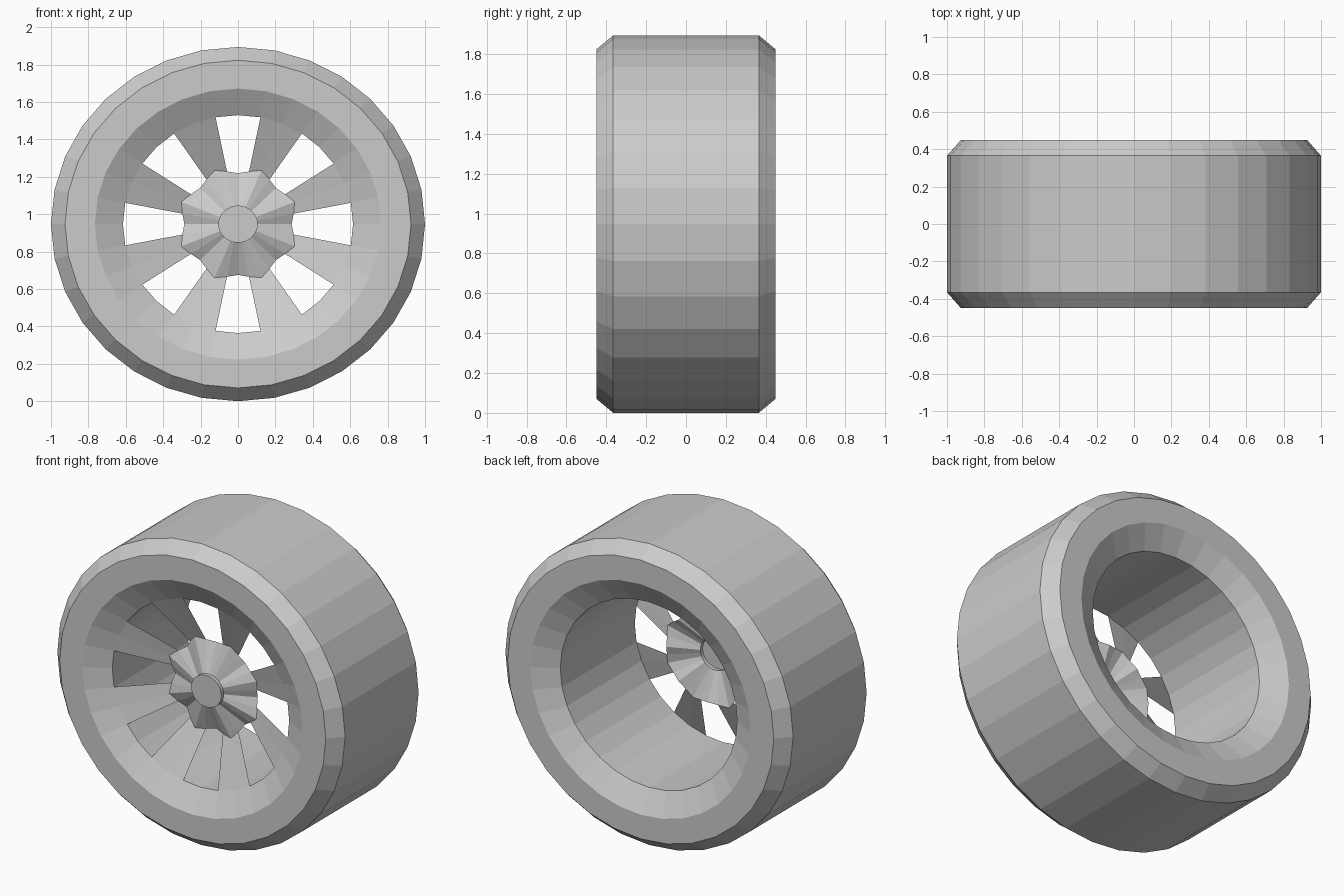
import bpy, bmesh
from math import sin, cos, pi

if "Cube" in bpy.data.objects:
    bpy.data.objects.remove(bpy.data.objects["Cube"])

N = 32            # sides of every ring
SQ = 0.947        # the wheel is slightly squashed in height
CZ = 0.947        # axle height


def ring(bm, prof):
    """Ring of verts; prof(k) gives (radius, y) for step k."""
    out = []
    for k in range(N):
        r, y = prof(k)
        a = 2 * pi * k / N
        out.append(bm.verts.new((r * sin(a), y, CZ + SQ * r * cos(a))))
    return out


def bridge(bm, a, b, keep=lambda k: True):
    for k in range(N):
        if keep(k):
            j = (k + 1) % N
            bm.faces.new((a[k], b[k], b[j], a[j]))


def finish(bm, name):
    me = bpy.data.meshes.new(name)
    bm.to_mesh(me)
    bm.free()
    ob = bpy.data.objects.new(name, me)
    bpy.context.collection.objects.link(ob)
    return ob


def const(r, y):
    return lambda k: (r, y)


# Tyre with bevelled shoulders, sloped rim lips and inner barrel
bm = bmesh.new()
profile = [(0.615, -0.37), (0.765, -0.45), (0.925, -0.45), (1.0, -0.365),
           (1.0, 0.365), (0.925, 0.45), (0.765, 0.45), (0.615, 0.37)]
rings = [ring(bm, const(r, y)) for r, y in profile]
for a, b in zip(rings, rings[1:] + rings[:1]):
    bridge(bm, a, b)
bmesh.ops.recalc_face_normals(bm, faces=bm.faces)
finish(bm, "tyre_and_rim")


# Scalloped hub edge: gap centre, spoke edge, spoke ridge
def hub_edge(k):
    return [(0.287, -0.215), (0.303, -0.235), (0.328, -0.25), (0.303, -0.235)][k % 4]


# Eight ridged spokes
bm = bmesh.new()
outer = ring(bm, const(0.615, -0.37))
edge = ring(bm, hub_edge)
bridge(bm, edge, outer, lambda k: k % 4 in (1, 2))
bmesh.ops.delete(bm, geom=[v for v in bm.verts if not v.link_faces], context='VERTS')
finish(bm, "spokes")

# Fluted hub with raised centre cap
bm = bmesh.new()
cap = ring(bm, const(0.105, -0.315))
base = ring(bm, const(0.105, -0.292))
edge = ring(bm, hub_edge)
bridge(bm, cap, base)
bridge(bm, base, edge)
bm.faces.new(cap)
bmesh.ops.recalc_face_normals(bm, faces=bm.faces)
finish(bm, "hub")
